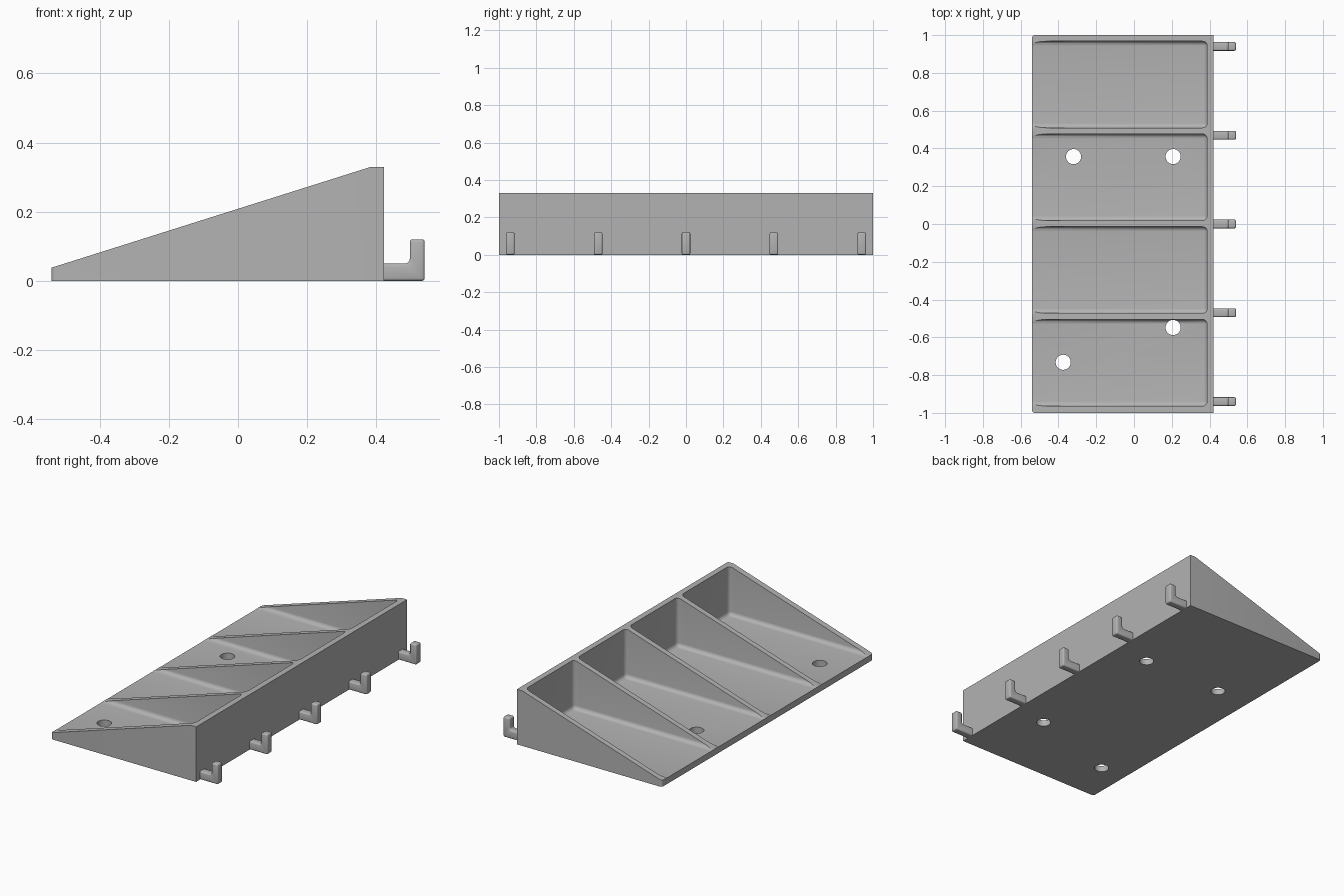
import bpy, bmesh, math

cube = bpy.data.objects.get("Cube")
if cube:
    bpy.data.objects.remove(cube, do_unlink=True)

grey = bpy.data.materials.new("plain grey")
grey.use_nodes = True
colour = (0.45, 0.45, 0.45, 1)
grey.diffuse_color = colour
grey.node_tree.nodes["Principled BSDF"].inputs["Base Color"].default_value = colour


def prism(name, profile, y0, y1):
    """Extrude an (x, z) outline along y."""
    bm = bmesh.new()
    face = bm.faces.new([bm.verts.new((x, y0, z)) for x, z in profile])
    out = bmesh.ops.extrude_face_region(bm, geom=[face])
    moved = [v for v in out["geom"] if isinstance(v, bmesh.types.BMVert)]
    bmesh.ops.translate(bm, verts=moved, vec=(0, y1 - y0, 0))
    bmesh.ops.recalc_face_normals(bm, faces=bm.faces)
    mesh = bpy.data.meshes.new(name)
    bm.to_mesh(mesh)
    bm.free()
    mesh.materials.append(grey)
    obj = bpy.data.objects.new(name, mesh)
    bpy.context.collection.objects.link(obj)
    return obj


def activate(obj):
    bpy.ops.object.select_all(action="DESELECT")
    obj.select_set(True)
    bpy.context.view_layer.objects.active = obj


def bevel(obj, pick, width, segments):
    """Round the edges chosen by a rule on their two end points."""
    bm = bmesh.new()
    bm.from_mesh(obj.data)
    edges = [e for e in bm.edges if pick(*[v.co for v in e.verts])]
    bmesh.ops.bevel(bm, geom=edges, offset=width, segments=segments,
                    profile=0.5, affect="EDGES", clamp_overlap=True)
    bm.to_mesh(obj.data)
    bm.free()


def cut(obj, cutter):
    mod = obj.modifiers.new("cut", "BOOLEAN")
    mod.operation, mod.solver, mod.object = "DIFFERENCE", "EXACT", cutter
    activate(obj)
    bpy.ops.object.modifier_apply(modifier=mod.name)
    bpy.data.objects.remove(cutter, do_unlink=True)


def smooth(obj):
    activate(obj)
    bpy.ops.object.shade_smooth_by_angle(angle=math.radians(35))


# Wedge body with rounded low corners
FRONT, BACK, FLOOR = -0.54, 0.422, 0.037
body = prism("wedge_tray", [(FRONT, 0), (BACK, 0), (BACK, 0.33),
                            (0.385, 0.33), (FRONT, FLOOR + 0.001)], -1, 1)
bevel(body, lambda a, b: max(a.x, b.x) < FRONT + 0.01 and abs(a.y - b.y) < 0.01,
      0.015, 5)

# Four filleted compartments, open at the low side
PITCH, HALF = 0.491, 0.229
for i in range(4):
    y = (i - 1.5) * PITCH + 0.002
    pocket = prism("pocket_cutter", [(-0.8, FLOOR), (0.387, FLOOR),
                                     (0.387, 0.6), (-0.8, 0.6)],
                   y - HALF, y + HALF)
    bevel(pocket, lambda a, b: max(a.z, b.z) < 0.59 or
          (min(a.x, b.x) > 0.3 and abs(a.z - b.z) > 0.1), 0.024, 6)
    cut(body, pocket)

# Screw holes through the floor
for x, y in [(-0.32, 0.357), (0.207, 0.357), (0.207, -0.548), (-0.375, -0.732)]:
    bpy.ops.mesh.primitive_cylinder_add(vertices=40, radius=0.04, depth=0.3,
                                        location=(x, y, 0))
    cut(body, bpy.context.object)
smooth(body)

# Row of L-shaped hooks along the tall side
for i in range(5):
    y = (i - 2) * 0.47
    hook = prism(f"hook_{i + 1}", [(BACK - 0.02, 0), (0.54, 0), (0.54, 0.12),
                                   (0.497, 0.12), (0.497, 0.05),
                                   (BACK - 0.02, 0.05)], y - 0.023, y + 0.023)
    # Inner elbow first, then the outer edges
    bevel(hook, lambda a, b: abs(a.x - 0.497) + abs(b.x - 0.497) +
          abs(a.z - 0.05) + abs(b.z - 0.05) < 0.001, 0.014, 5)
    bevel(hook, lambda a, b: max(a.x, b.x) > BACK and
          (abs(a.y - b.y) < 0.001 or (a.x > 0.53 and b.x > 0.53)
           or (a.z > 0.11 and b.z > 0.11)), 0.008, 3)
    smooth(hook)
